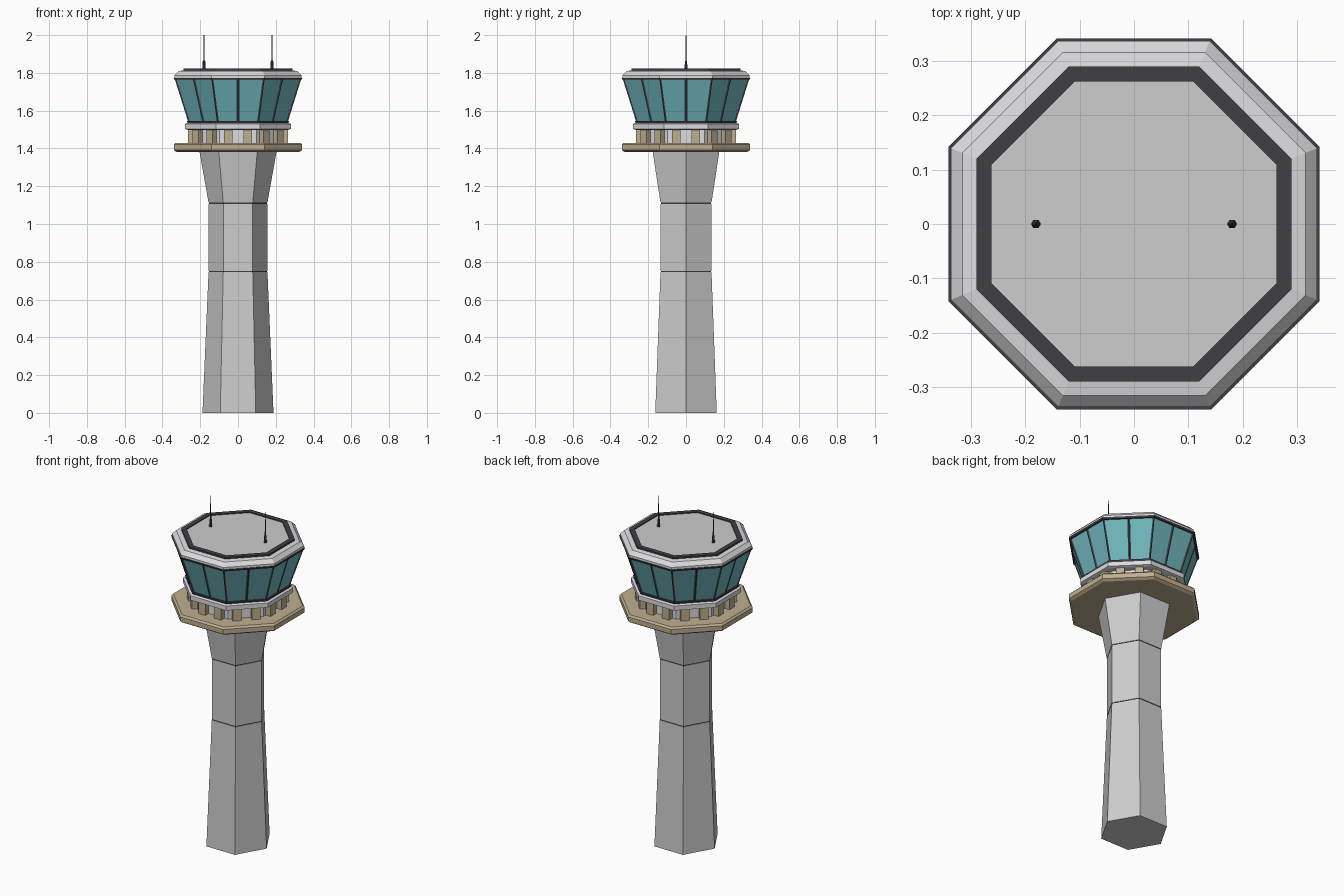
import bpy
import bmesh
import math
from mathutils import Matrix

old = bpy.data.objects.get("Cube")
if old:
    bpy.data.objects.remove(old, do_unlink=True)


def material(name, colour):
    m = bpy.data.materials.new(name)
    m.use_nodes = True
    m.diffuse_color = (*colour, 1)
    m.node_tree.nodes["Principled BSDF"].inputs["Base Color"].default_value = (*colour, 1)
    return m


CONCRETE = material("concrete grey", (0.61, 0.61, 0.61))
WHITE = material("pale trim", (0.72, 0.71, 0.73))
TAN = material("tan deck", (0.53, 0.43, 0.28))
DARK = material("dark frame", (0.05, 0.05, 0.06))
GLASS = material("teal glass", (0.16, 0.47, 0.51))


def finish(bm, name, *mats):
    bmesh.ops.recalc_face_normals(bm, faces=bm.faces)
    mesh = bpy.data.meshes.new(name)
    bm.to_mesh(mesh)
    bm.free()
    for m in mats:
        mesh.materials.append(m)
    ob = bpy.data.objects.new(name, mesh)
    bpy.context.collection.objects.link(ob)
    return ob


def loft(name, sides, profile, *mats, turn=0.0, at=(0, 0), closed=False):
    """Stack polygon rings given as (corner radius, height)."""
    bm = bmesh.new()
    rings = []
    for r, z in profile:
        angles = [turn + math.tau * i / sides for i in range(sides)]
        rings.append([bm.verts.new((at[0] + r * math.cos(a), at[1] + r * math.sin(a), z))
                      for a in angles])
    pairs = list(zip(rings, rings[1:]))
    if closed:
        pairs.append((rings[-1], rings[0]))
    else:
        bm.faces.new(rings[0])
        bm.faces.new(rings[-1])
    for a, b in pairs:
        for i in range(sides):
            j = (i + 1) % sides
            bm.faces.new((a[i], a[j], b[j], b[i]))
    return finish(bm, name, *mats)


EIGHTH = math.pi / 8


def octagon(name, profile, *mats, **kw):
    """Octagon loft with flat sides on the axes, sized by its flat sides."""
    scaled = [(a / math.cos(EIGHTH), z) for a, z in profile]
    return loft(name, 8, scaled, *mats, turn=EIGHTH, **kw)


# Six-sided shaft in three sections, with narrow dark joints
loft("shaft_lower", 6, [(0.188, 0), (0.156, 0.745)], CONCRETE)
loft("shaft_middle", 6, [(0.156, 0.751), (0.156, 1.107)], CONCRETE)
loft("shaft_flare", 6, [(0.156, 1.113), (0.205, 1.39)], CONCRETE)
for label, z in (("lower", 0.748), ("upper", 1.11)):
    loft(label + "_shaft_joint", 6, [(0.153, z - 0.004), (0.153, z + 0.004)], DARK)

# Gallery deck, core wall and ring under the cab
octagon("gallery_deck", [(0.325, 1.382), (0.34, 1.392), (0.34, 1.42), (0.33, 1.43)], TAN)
octagon("core_wall", [(0.235, 1.425), (0.235, 1.505)], WHITE)
octagon("cab_ring", [(0.265, 1.498), (0.28, 1.503), (0.28, 1.53), (0.265, 1.537)], WHITE)

# Two posts on each side of the gallery
bm = bmesh.new()
for side in range(8):
    for offset in (-0.052, 0.052):
        place = (Matrix.Rotation(side * math.pi / 4, 4, "Z")
                 @ Matrix.Translation((0.25, offset, 1.465))
                 @ Matrix.Diagonal((0.032, 0.046, 0.075, 1)))
        bmesh.ops.create_cube(bm, size=1, matrix=place)
finish(bm, "gallery_posts", TAN)

# Flaring cab: two inset panes on every side
bm = bmesh.new()
rings = []
for a, z in ((0.262, 1.535), (0.336, 1.772)):
    ring = []
    for i in range(16):
        r = a if i % 2 == 0 else a / math.cos(EIGHTH)
        ring.append(bm.verts.new((r * math.cos(i * EIGHTH), r * math.sin(i * EIGHTH), z)))
    rings.append(ring)
low, high = rings
bm.faces.new(low[::-1])
bm.faces.new(high)
panes = [bm.faces.new((low[i], low[(i + 1) % 16], high[(i + 1) % 16], high[i]))
         for i in range(16)]
bm.normal_update()
bmesh.ops.inset_individual(bm, faces=panes, thickness=0.011, depth=-0.005)
for f in panes:
    f.material_index = 1
finish(bm, "cab_windows", DARK, GLASS)
octagon("cab_sill", [(0.268, 1.535), (0.27, 1.546)], DARK)

# Roof with chamfered rim and dark parapet
octagon("roof_lintel", [(0.338, 1.764), (0.341, 1.774)], DARK)
octagon("roof_rim", [(0.336, 1.772), (0.336, 1.787), (0.315, 1.809), (0.285, 1.814)], WHITE)
octagon("roof_parapet", [(0.289, 1.808), (0.289, 1.823), (0.262, 1.823), (0.262, 1.808)],
        DARK, closed=True)
octagon("roof_top", [(0.264, 1.808), (0.264, 1.818)], CONCRETE)

# Antennas
for label, x in (("left", 0.18), ("right", -0.18)):
    loft(label + "_antenna", 6,
         [(0.009, 1.815), (0.007, 1.86), (0.004, 1.865), (0.0015, 2.0)], DARK, at=(x, 0))
